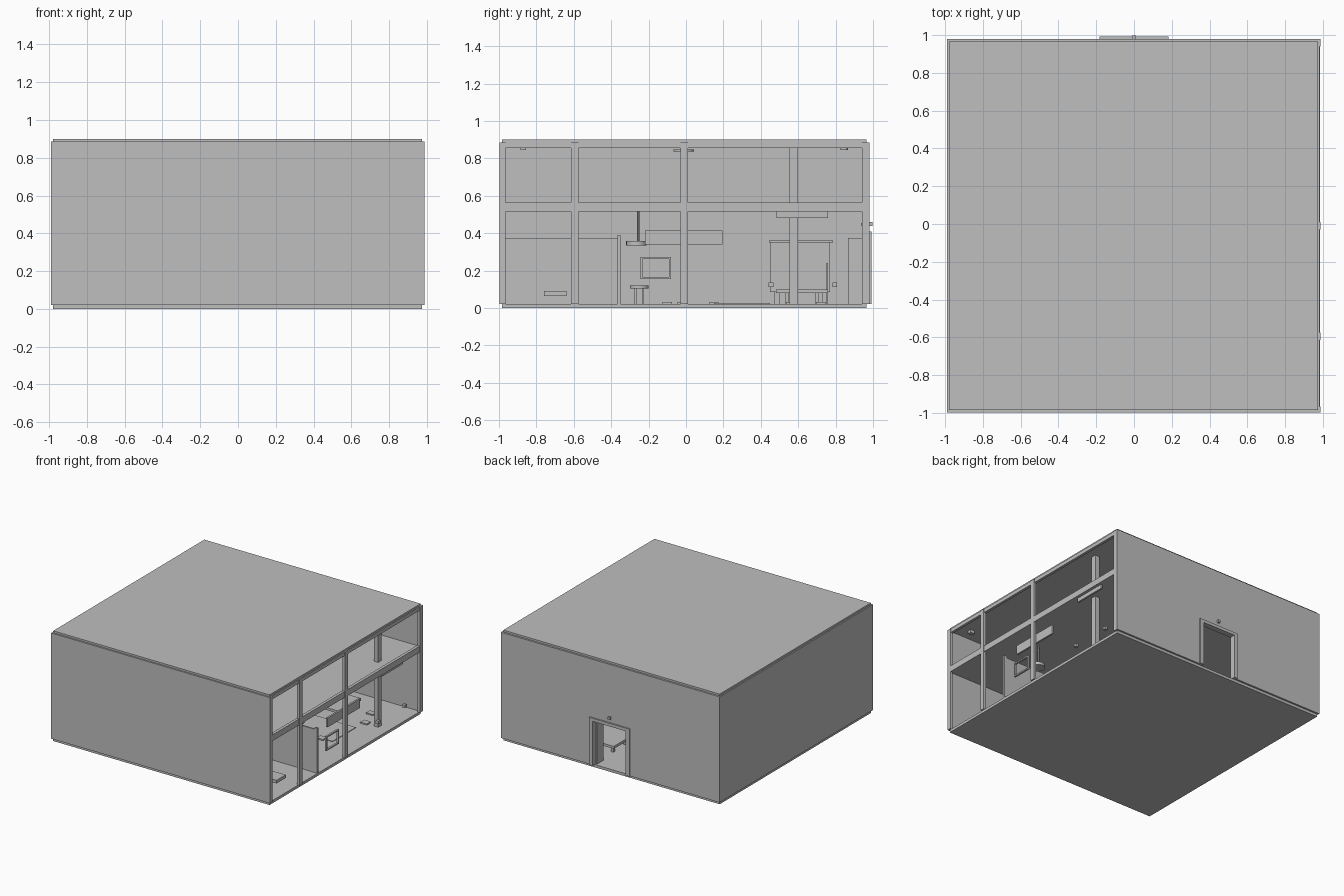
import bpy, math

mat = bpy.data.materials.new("plain grey")
mat.diffuse_color = (0.52, 0.52, 0.52, 1)


def finish(o, name):
    o.name = name
    o.data.materials.append(mat)
    return o


def box(name, x0, x1, y0, y1, z0, z1):
    bpy.ops.mesh.primitive_cube_add(size=1, location=((x0 + x1) / 2, (y0 + y1) / 2, (z0 + z1) / 2))
    o = bpy.context.object
    o.scale = (x1 - x0, y1 - y0, z1 - z0)
    bpy.ops.object.transform_apply(location=False, rotation=False, scale=True)
    return finish(o, name)


def disc(name, x, y, z0, z1, r, n=20):
    bpy.ops.mesh.primitive_cylinder_add(vertices=n, radius=r, depth=z1 - z0, location=(x, y, (z0 + z1) / 2))
    o = finish(bpy.context.object, name)
    bpy.ops.object.shade_smooth_by_angle()
    return o


# Shell: floor, roof, left and front walls
box("floor_slab", -0.98, 0.975, -0.985, 0.965, 0, 0.022)
box("roof_slab", -0.98, 0.975, -0.985, 0.965, 0.87, 0.9)
box("left_wall", -0.99, -0.975, -0.998, 0.98, 0.022, 0.885)
box("front_wall", -0.99, 0.985, -0.998, -0.975, 0.022, 0.885)

# Back wall around the doorway
box("back_wall_left", -0.99, -0.15, 0.96, 0.98, 0.022, 0.885)
box("back_wall_right", 0.15, 0.985, 0.96, 0.98, 0.022, 0.885)
box("back_wall_top", -0.15, 0.15, 0.96, 0.98, 0.385, 0.885)

# Door frame, half open leaf, lamps above the door
for s in (-1, 1):
    a, b = sorted((s * 0.15, s * 0.182))
    box("door_jamb", a, b, 0.945, 0.992, 0.022, 0.41)
box("door_lintel", -0.182, 0.182, 0.945, 0.992, 0.385, 0.41)
box("door_leaf", 0.14, 0.15, 0.866, 0.95, 0.022, 0.375)
box("outer_door_lamp", -0.01, 0.01, 0.98, 0.998, 0.44, 0.46)
box("inner_door_sign", -0.04, 0.04, 0.935, 0.96, 0.44, 0.455)

# Open right side: posts and beams
for y0, y1 in ((-0.998, -0.965), (-0.615, -0.575), (-0.03, 0.01), (0.94, 0.98)):
    box("side_post", 0.965, 0.987, y0, y1, 0.022, 0.885)
box("top_beam", 0.96, 0.982, -0.975, 0.96, 0.855, 0.885)
box("middle_beam", 0.96, 0.984, -0.975, 0.96, 0.515, 0.565)
box("mezzanine_floor", -0.975, 0.965, -0.975, 0.96, 0.515, 0.552)

# Small room partitions
box("room_wall_back", 0.3, 0.97, -0.365, -0.353, 0.022, 0.375)
box("room_wall_side", 0.29, 0.302, -0.975, -0.353, 0.022, 0.375)
box("room_wall_end", 0.95, 0.972, -0.367, -0.35, 0.022, 0.39)
box("room_bench", 0.76, 0.88, -0.76, -0.64, 0.065, 0.09)

# Hanging signboards on the open side
box("long_signboard", 0.95, 0.965, -0.22, 0.195, 0.34, 0.415)
box("high_signboard", 0.945, 0.96, 0.485, 0.76, 0.482, 0.535)

# Hollow window frame
for y0, y1, z0, z1 in ((-0.243, -0.08, 0.155, 0.166), (-0.243, -0.08, 0.262, 0.273),
                       (-0.243, -0.232, 0.155, 0.273), (-0.091, -0.08, 0.155, 0.273)):
    box("window_frame", 0.955, 0.97, y0, y1, z0, z1)

# Pendant lamp and round table beneath it
disc("pendant_rod", 0.72, -0.255, 0.35, 0.516, 0.006, 10)
disc("pendant_shade", 0.72, -0.265, 0.335, 0.358, 0.055)
disc("round_table_top", 0.72, -0.25, 0.105, 0.12, 0.05)
for y in (-0.275, -0.235):
    box("round_table_leg", 0.715, 0.725, y, y + 0.01, 0.022, 0.106)

# Low work table
box("work_table_top", 0.12, 0.58, 0.48, 0.76, 0.08, 0.1)
for x in (0.16, 0.52):
    for y in (0.53, 0.69):
        box("work_table_leg", x, x + 0.02, y, y + 0.02, 0.022, 0.082)
box("work_table_prop", 0.3, 0.31, 0.75, 0.758, 0.022, 0.24)

# Cabinet with upright doors
box("cabinet_body", -0.72, -0.62, 0.45, 0.77, 0.085, 0.35)
box("cabinet_top", -0.73, -0.6, 0.445, 0.785, 0.35, 0.36)
for i in range(4):
    y = 0.515 + i * 0.06
    box("cabinet_door", -0.62, -0.612, y, y + 0.054, 0.11, 0.35)
for y in (0.47, 0.73):
    box("cabinet_foot", -0.69, -0.65, y, y + 0.03, 0.022, 0.086)

# Full height inner column
box("inner_column", 0.84, 0.88, 0.553, 0.598, 0.022, 0.87)

# Small side boxes, ceiling fittings
for y in (0.455, 0.795):
    box("side_socket", 0.935, 0.96, y - 0.013, y + 0.013, 0.112, 0.136)
box("ceiling_camera", 0.84, 0.88, -0.885, -0.855, 0.845, 0.872)
disc("ceiling_light", 0.4, -0.012, 0.838, 0.848, 0.056)
disc("ceiling_light_stem", 0.4, -0.012, 0.846, 0.872, 0.012, 10)
disc("ceiling_sensor", 0.4, 0.845, 0.845, 0.872, 0.02)

# Floor mat and loose floor plates
box("floor_mat", 0.35, 0.75, 0.15, 0.45, 0.022, 0.027)
for x, y in ((0.76, 0.56), (0.7, 0.72), (0.6, -0.1), (0.5, -0.02), (0.65, 0.15)):
    box("floor_plate", x - 0.03, x + 0.03, y - 0.025, y + 0.025, 0.022, 0.032)
